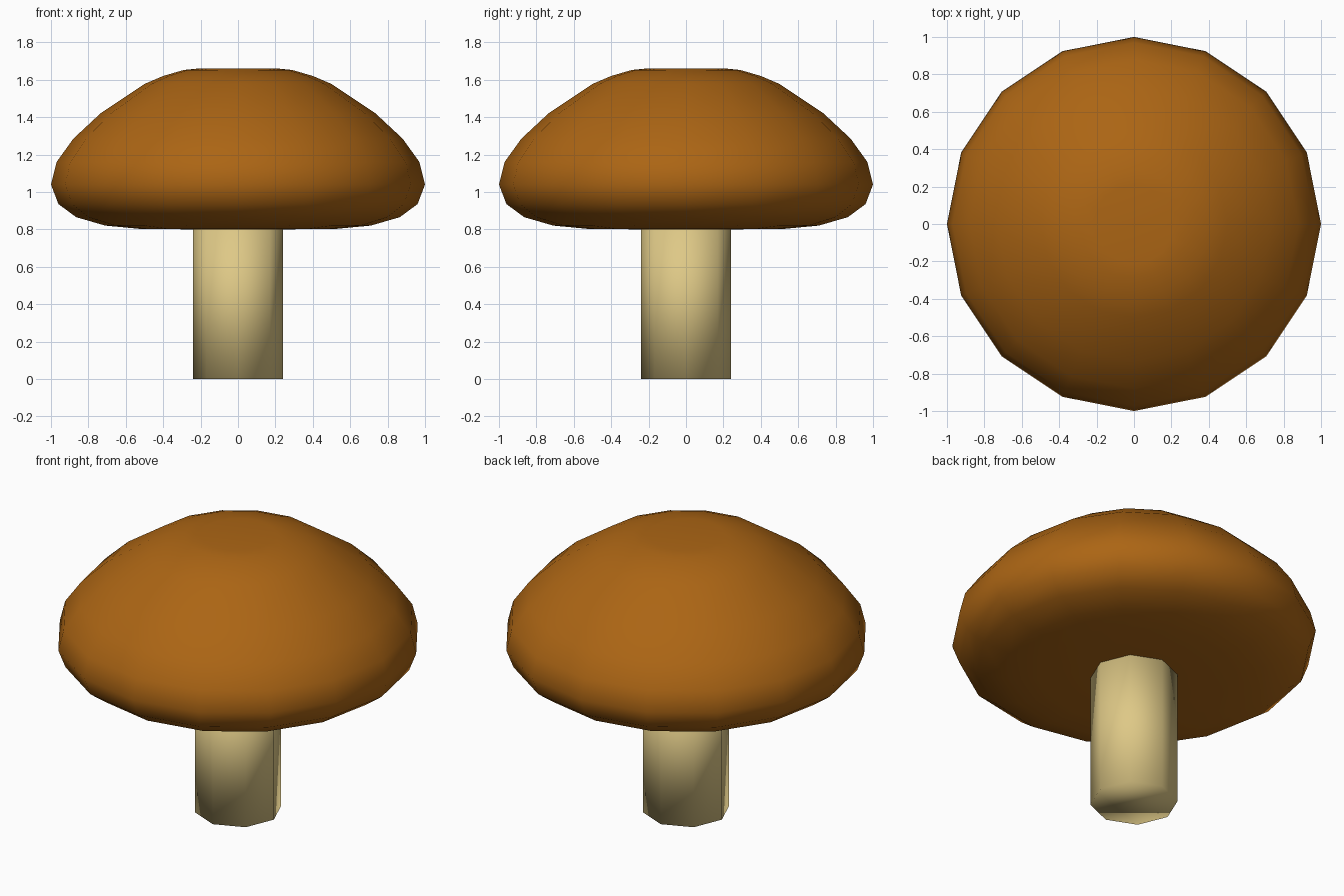
import bpy, bmesh
from math import cos, sin, tau

if "Cube" in bpy.data.objects:
    bpy.data.objects.remove(bpy.data.objects["Cube"])


def lathe(name, profile, sides, color):
    """Revolve (radius, z) points from bottom to top; close both ends; smooth shade."""
    bm = bmesh.new()
    rings = [[bm.verts.new((r * cos(tau * i / sides), r * sin(tau * i / sides), z))
              for i in range(sides)] for r, z in profile]
    for low, high in zip(rings, rings[1:]):
        for i in range(sides):
            j = (i + 1) % sides
            bm.faces.new((low[i], low[j], high[j], high[i]))
    bm.faces.new(rings[0][::-1])
    bm.faces.new(rings[-1])
    for f in bm.faces:
        f.smooth = True
    mesh = bpy.data.meshes.new(name)
    bm.to_mesh(mesh)
    bm.free()
    mat = bpy.data.materials.new(name + "_color")
    mat.diffuse_color = (*color, 1)
    mat.use_nodes = True
    mat.node_tree.nodes["Principled BSDF"].inputs["Base Color"].default_value = mat.diffuse_color
    mesh.materials.append(mat)
    obj = bpy.data.objects.new(name, mesh)
    bpy.context.collection.objects.link(obj)
    return obj


# Octagonal stem, slightly sunk into the cap
lathe("stem", [(0.24, 0), (0.24, 0.82)], 8, (0.73, 0.58, 0.24))

# Domed cap with a rounded rim and flat underside
lathe("cap", [(0.27, 0.80), (0.53, 0.803), (0.71, 0.82), (0.865, 0.865), (0.96, 0.935),
              (1.0, 1.04), (0.97, 1.16), (0.88, 1.285), (0.735, 1.42), (0.50, 1.577),
              (0.40, 1.62), (0.29, 1.652), (0.21, 1.66)], 16, (0.41, 0.13, 0.007))
